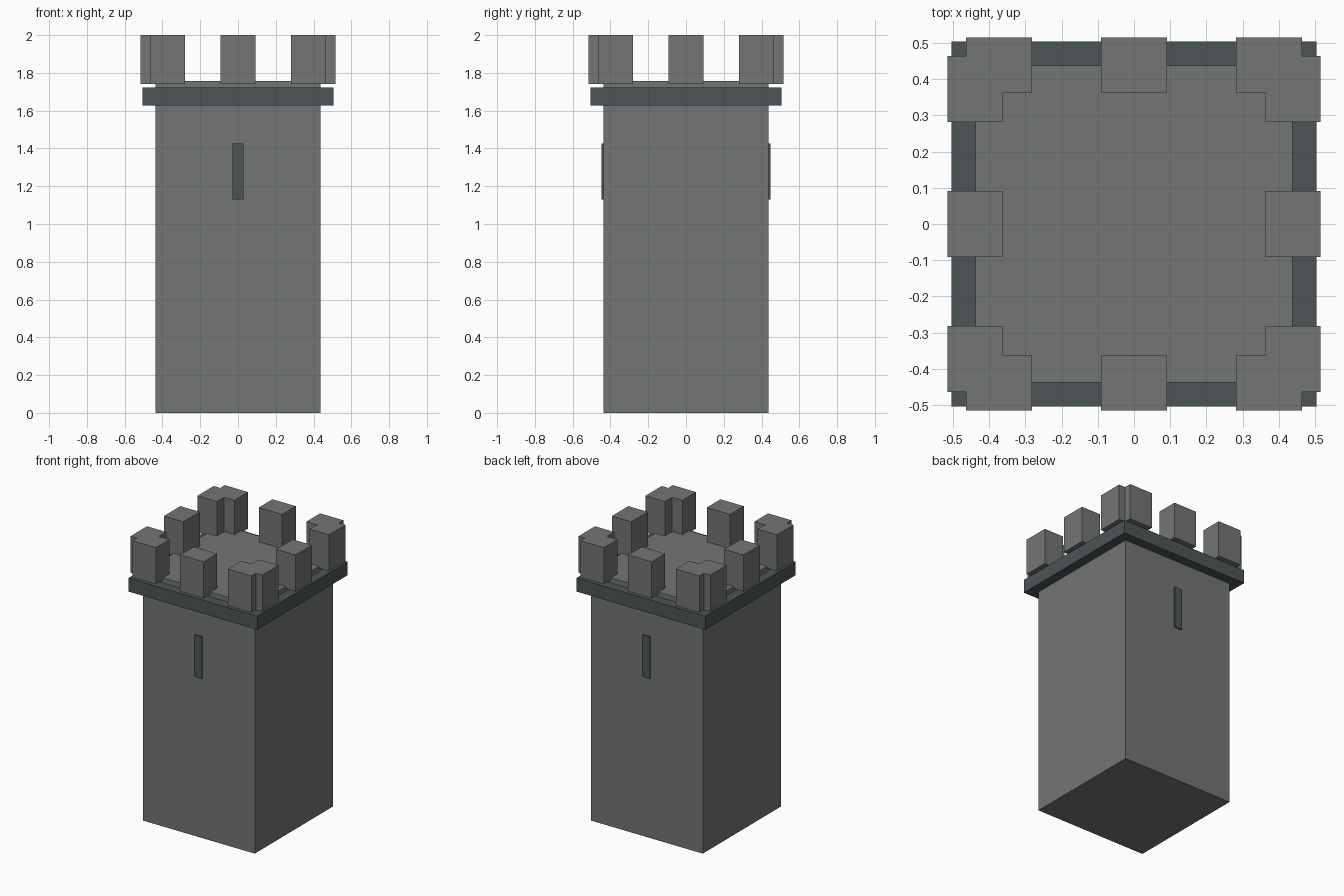
import bpy

if "Cube" in bpy.data.objects:
    bpy.data.objects.remove(bpy.data.objects["Cube"])


def material(name, rgb):
    m = bpy.data.materials.new(name)
    m.diffuse_color = (*rgb, 1)
    m.use_nodes = True
    m.node_tree.nodes["Principled BSDF"].inputs["Base Color"].default_value = m.diffuse_color
    return m


stone = material("stone", (0.17, 0.18, 0.175))
dark_stone = material("dark_stone", (0.075, 0.09, 0.092))


def box(name, x, y, z, mat):
    """Box from (min, max) ranges on each axis."""
    bpy.ops.mesh.primitive_cube_add(size=1)
    o = bpy.context.object
    o.name = name
    for v in o.data.vertices:
        v.co = [r[0] if c < 0 else r[1] for c, r in zip(v.co, (x, y, z))]
    o.data.materials.append(mat)
    return o


# Main shaft, rising slightly above the ledge to form the roof floor
box("tower_body", (-0.4375, 0.4375), (-0.4375, 0.4375), (0, 1.757), stone)

# Projecting ledge below the battlements
box("ledge", (-0.5045, 0.5045), (-0.5045, 0.5045), (1.627, 1.722), dark_stone)

# Arrow slits on front and back
for side, name in ((-1, "front"), (1, "back")):
    y = sorted((side * 0.4275, side * 0.4475))
    box(name + "_arrow_slit", (-0.03, 0.03), y, (1.13, 1.427), dark_stone)

# Three merlons per side; the end ones overlap at the corners
for side in (-1, 1):
    across = sorted((side * 0.363, side * 0.515))
    for c in (-0.373, 0, 0.373):
        along = (c - 0.0915, c + 0.0915)
        box("merlon", along, across, (1.742, 2.0), stone)
        box("merlon", across, along, (1.742, 2.0), stone)
